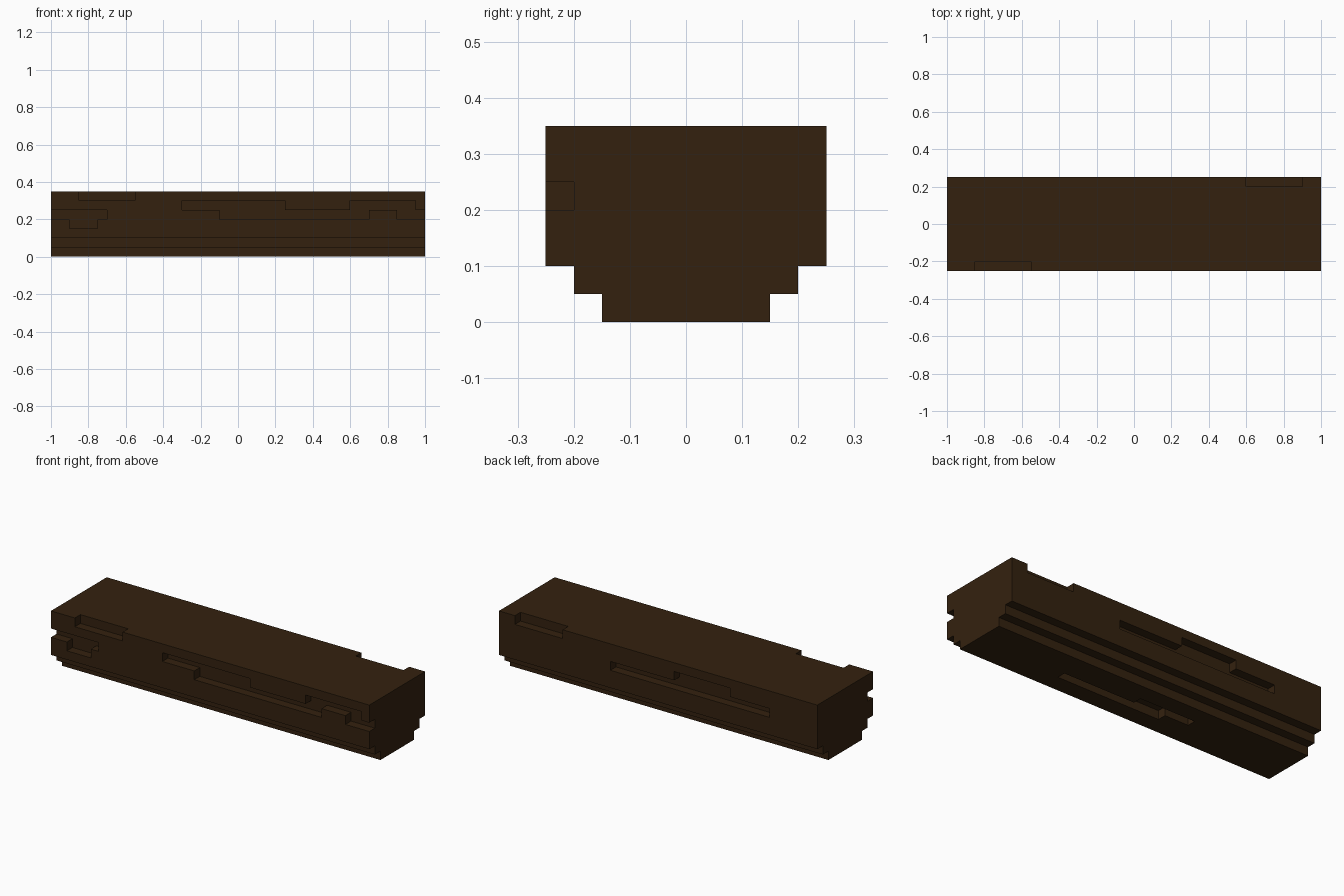
import bpy, bmesh
from mathutils import Vector

cube = bpy.data.objects.get("Cube")
if cube:
    bpy.data.objects.remove(cube, do_unlink=True)

# Material
bark = bpy.data.materials.new("dark brown")
bark.use_nodes = True
colour = (0.034, 0.0155, 0.0048, 1)
bark.diffuse_color = colour
shader = next(n for n in bark.node_tree.nodes if n.type == 'BSDF_PRINCIPLED')
shader.inputs["Base Color"].default_value = colour
shader.inputs["Roughness"].default_value = 0.9


def prism(bm, points, axis, start, end):
    """Extrude a flat outline along an axis from start to end."""
    def place(a, b):
        return {'x': (start, a, b), 'y': (a, start, b), 'z': (a, b, start)}[axis]
    face = bm.faces.new([bm.verts.new(place(a, b)) for a, b in points])
    moved = bmesh.ops.extrude_face_region(bm, geom=[face])["geom"]
    step = Vector([end - start if axis == k else 0 for k in 'xyz'])
    bmesh.ops.translate(bm, vec=step,
                        verts=[v for v in moved if isinstance(v, bmesh.types.BMVert)])


def make_object(name, bm):
    bmesh.ops.recalc_face_normals(bm, faces=bm.faces[:])
    mesh = bpy.data.meshes.new(name)
    bm.to_mesh(mesh)
    bm.free()
    mesh.materials.append(bark)
    obj = bpy.data.objects.new(name, mesh)
    bpy.context.collection.objects.link(obj)
    return obj


# Beam: stepped cross-section run along x
half = [(0.15, 0), (0.15, 0.05), (0.20, 0.05), (0.20, 0.10), (0.25, 0.10), (0.25, 0.35)]
section = half + [(-y, z) for y, z in reversed(half)]
bm = bmesh.new()
prism(bm, section, 'x', -1, 1)
beam = make_object("beam", bm)

# Groove outlines on the front (x, z)
front_grooves = [
    [(-.85, .30), (-.85, .40), (-.55, .40), (-.55, .30)],
    [(-1.05, .20), (-1.05, .25), (-.70, .25), (-.70, .20),
     (-.75, .20), (-.75, .15), (-.90, .15), (-.90, .20)],
    [(-.30, .25), (-.30, .30), (.25, .30), (.25, .25), (.60, .25), (.60, .30),
     (.95, .30), (.95, .25), (1.05, .25), (1.05, .20), (.85, .20), (.85, .25),
     (.70, .25), (.70, .20), (-.10, .20), (-.10, .25)],
]
# Groove outlines on the back (x, z)
back_grooves = [
    [(.60, .30), (.60, .40), (.90, .40), (.90, .30)],
    [(.30, .20), (.30, .25), (-.10, .25), (-.10, .30),
     (-.45, .30), (-.45, .25), (-.70, .25), (-.70, .20)],
]
# Groove outline underneath (x, y)
bottom_groove = [(.45, -.05), (.45, 0), (0, 0), (0, .05),
                 (-.35, .05), (-.35, 0), (-.20, 0), (-.20, -.05)]

bm = bmesh.new()
for outline in front_grooves:
    prism(bm, outline, 'y', -0.30, -0.20)
for outline in back_grooves:
    prism(bm, outline, 'y', 0.20, 0.30)
prism(bm, bottom_groove, 'z', -0.05, 0.05)
cutter = make_object("groove_cutter", bm)
cutter.hide_render = True

# Carve the grooves, then drop the cutter
cut = beam.modifiers.new("grooves", 'BOOLEAN')
cut.operation = 'DIFFERENCE'
cut.solver = 'EXACT'
cut.object = cutter
bpy.context.view_layer.update()
carved = bpy.data.meshes.new_from_object(
    beam.evaluated_get(bpy.context.evaluated_depsgraph_get()))
beam.modifiers.clear()
beam.data = carved
bpy.data.objects.remove(cutter, do_unlink=True)
